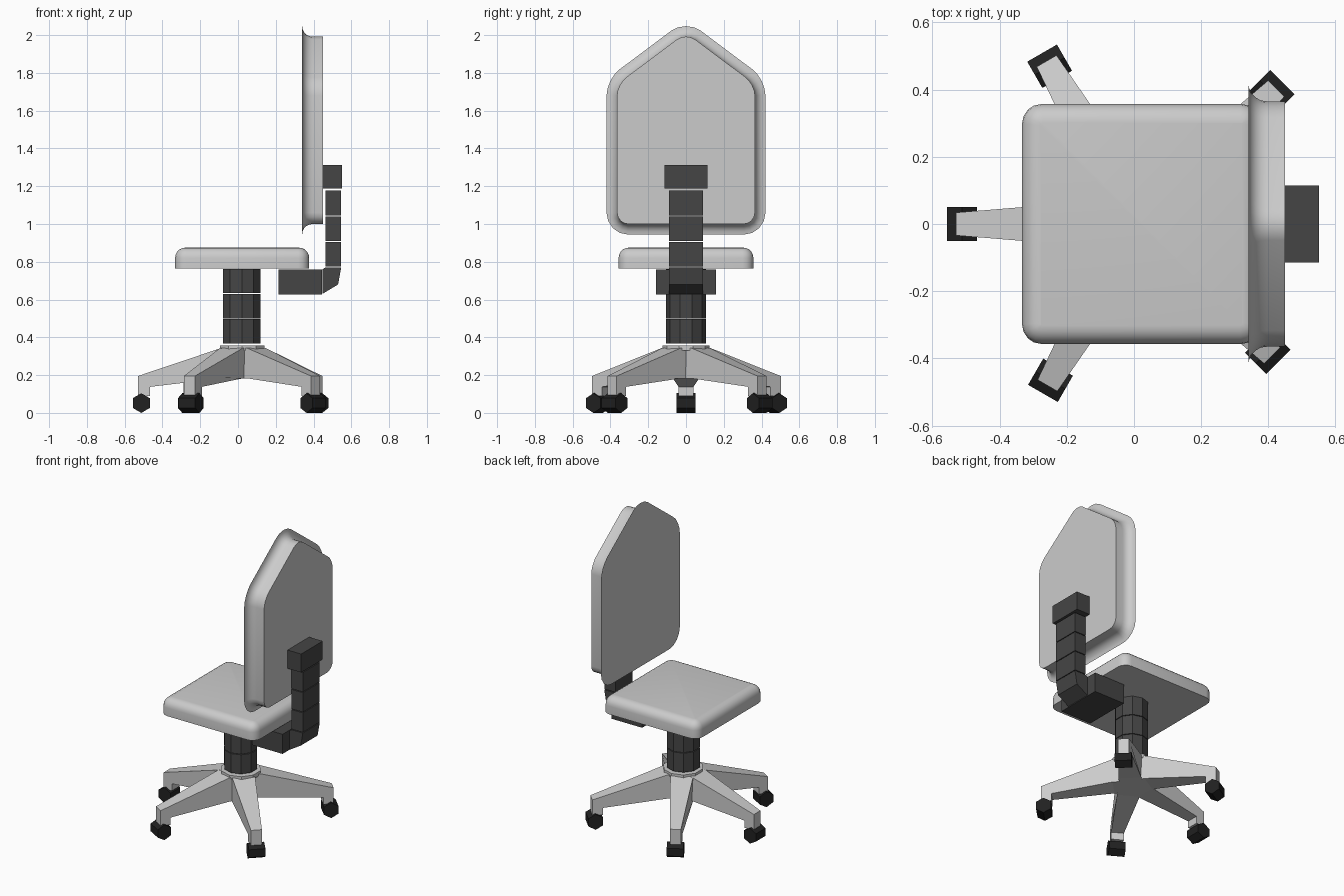
import bpy, bmesh
from math import radians, cos, sin
from mathutils import Matrix

if "Cube" in bpy.data.objects:
    bpy.data.objects.remove(bpy.data.objects["Cube"])


def material(name, v):
    m = bpy.data.materials.new(name)
    m.diffuse_color = (v, v, v, 1)
    m.use_nodes = True
    m.node_tree.nodes["Principled BSDF"].inputs["Base Color"].default_value = m.diffuse_color
    return m


DARK = material("dark_plastic", 0.06)
BLACK = material("black_rubber", 0.015)
CX = 0.02  # x of the column and leg hub


def place(axis, p, t):
    return {'x': (t, p[0], p[1]), 'y': (p[0], t, p[1]), 'z': (p[0], p[1], t)}[axis]


def prism(name, pts, axis, lo, hi, mat=None, corner=0, edge=0, round_end=None):
    """Extrude a 2D outline along an axis; optionally round corners and one rim."""
    bm = bmesh.new()
    a = [bm.verts.new(place(axis, p, lo)) for p in pts]
    b = [bm.verts.new(place(axis, p, hi)) for p in pts]
    n = len(pts)
    bm.faces.new(a)
    bm.faces.new(b)
    for i in range(n):
        j = (i + 1) % n
        bm.faces.new((a[i], a[j], b[j], b[i]))
    if corner:
        uprights = [bm.edges.get((a[i], b[i])) for i in range(n)]
        bmesh.ops.bevel(bm, geom=uprights, offset=corner, segments=4,
                        profile=0.5, affect='EDGES')
    if edge:
        k = 'xyz'.index(axis)
        rim = [e for e in bm.edges
               if all(abs(v.co[k] - round_end) < 1e-5 for v in e.verts)]
        bmesh.ops.bevel(bm, geom=rim, offset=edge, segments=5,
                        profile=0.5, affect='EDGES')
    bmesh.ops.recalc_face_normals(bm, faces=bm.faces)
    for f in bm.faces:
        f.smooth = edge > 0
    me = bpy.data.meshes.new(name)
    bm.to_mesh(me)
    bm.free()
    if edge:
        me.set_sharp_from_angle(angle=radians(40))
    if mat:
        me.materials.append(mat)
    ob = bpy.data.objects.new(name, me)
    bpy.context.collection.objects.link(ob)
    return ob


def rect(x0, x1, y0, y1):
    return [(x0, y0), (x1, y0), (x1, y1), (x0, y1)]


def ring(n, r, cx=0, cy=0, start=90):
    return [(cx + r * cos(radians(start + 360 * i / n)),
             cy + r * sin(radians(start + 360 * i / n))) for i in range(n)]


# Cushions: flat on the hidden side, rounded on the sitting side
prism("seat", rect(-0.333, 0.377, -0.357, 0.357), 'z', 0.765, 0.875,
      corner=0.058, edge=0.055, round_end=0.875)
prism("backrest", [(-0.365, 1.0), (0.365, 1.0), (0.365, 1.74), (0, 2.013), (-0.365, 1.74)],
      'x', 0.34, 0.45, corner=0.06, edge=0.055, round_end=0.34)

# Backrest support: top bracket, three arm segments, bend, under-seat block
prism("back_bracket", rect(-0.115, 0.115, 1.188, 1.312), 'x', 0.45, 0.551, DARK)
for i in range(3):
    z = 0.774 + 0.136 * i
    prism(f"arm_segment_{i + 1}", rect(-0.09, 0.09, z, z + 0.131), 'x', 0.462, 0.546, DARK)
prism("arm_bend", [(0.462, 0.769), (0.546, 0.769), (0.53, 0.68), (0.447, 0.63), (0.447, 0.76)],
      'y', -0.09, 0.09, DARK)
prism("under_seat_block", rect(0.215, 0.444, 0.628, 0.76), 'y', -0.16, 0.16, DARK)

# Ten-sided column in three segments, with a collar at the bottom
for i in range(3):
    z = 0.367 + 0.1335 * i
    prism(f"column_segment_{i + 1}", ring(10, 0.105, CX), 'z', z, z + 0.129, DARK)
prism("hub_collar", ring(10, 0.124, CX + 0.002), 'z', 0.33, 0.358)

# Five tapered legs, each with a six-sided caster
for i, (angle, tip) in enumerate([(180, 0.55), (120, 0.56), (-120, 0.555), (45, 0.57), (-45, 0.553)]):
    side = [(0, 0.343), (0.11, 0.343), (tip, 0.195), (tip, 0.09),
            (tip - 0.065, 0.09), (tip - 0.065, 0.138), (0.11, 0.183), (0, 0.183)]
    turn = Matrix.Translation((CX, 0, 0)) @ Matrix.Rotation(radians(angle), 4, 'Z')
    leg = prism(f"leg_{i + 1}", side, 'y', -1, 1)
    for v in leg.data.vertices:
        t = max(0, (v.co.x - 0.11) / (tip - 0.11))
        v.co.y *= 0.07 + (0.034 - 0.07) * t
    leg.data.transform(turn)
    caster = prism(f"caster_{i + 1}", ring(6, 0.052, tip - 0.018, 0.052), 'y', -0.051, 0.051, BLACK)
    caster.data.transform(turn)
